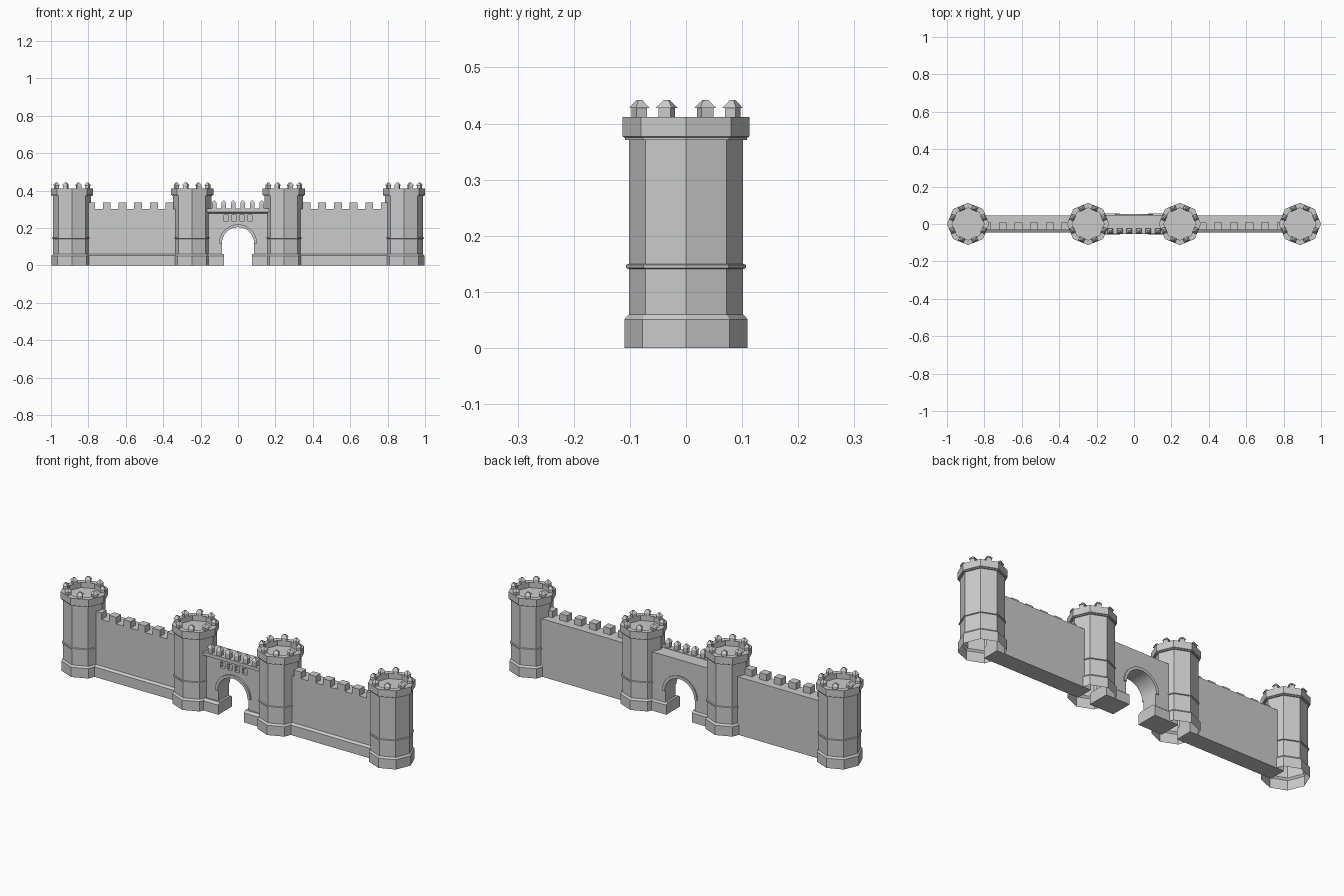
import bpy, bmesh
from math import sin, cos, pi
from mathutils import Matrix, Vector

if "Cube" in bpy.data.objects:
    bpy.data.objects.remove(bpy.data.objects["Cube"])


def finish(name, bm):
    bmesh.ops.recalc_face_normals(bm, faces=bm.faces)
    me = bpy.data.meshes.new(name)
    bm.to_mesh(me)
    bm.free()
    ob = bpy.data.objects.new(name, me)
    bpy.context.collection.objects.link(ob)
    return ob


def prism(name, pts, a, b, axis):
    """Extrude a 2D outline from a to b: axis 'y' takes (x, z), axis 'x' takes (y, z)."""
    bm = bmesh.new()
    place = (lambda p, t: (p[0], t, p[1])) if axis == 'y' else (lambda p, t: (t, p[0], p[1]))
    lo = [bm.verts.new(place(p, a)) for p in pts]
    hi = [bm.verts.new(place(p, b)) for p in pts]
    bm.faces.new(lo)
    bm.faces.new(hi)
    n = len(pts)
    for i in range(n):
        j = (i + 1) % n
        bm.faces.new((lo[i], lo[j], hi[j], hi[i]))
    return finish(name, bm)


def add_stack(bm, levels, mat):
    """Rectangular loft; levels are (x size, y size, z)."""
    rings = [[bm.verts.new(mat @ Vector((sx * w / 2, sy * d / 2, z)))
              for sx, sy in ((-1, -1), (1, -1), (1, 1), (-1, 1))] for w, d, z in levels]
    bm.faces.new(rings[0])
    bm.faces.new(rings[-1])
    for r, s in zip(rings, rings[1:]):
        for i in range(4):
            j = (i + 1) % 4
            bm.faces.new((r[i], r[j], s[j], s[i]))


def box(x0, x1, y0, y1, z0, z1, bm):
    mat = Matrix.Translation(((x0 + x1) / 2, (y0 + y1) / 2, 0))
    add_stack(bm, [(x1 - x0, y1 - y0, z0), (x1 - x0, y1 - y0, z1)], mat)


def arc(r, n=20, zc=0.118):
    return [(r * cos(pi * i / n), zc + r * sin(pi * i / n)) for i in range(n + 1)]


# Octagonal tower outline (radius, z), open underneath, sunken roof deck on top
TOWER = [(.110, 0), (.110, .051), (.102, .060), (.102, .141), (.107, .143),
         (.107, .148), (.102, .150), (.102, .371), (.109, .371), (.109, .375),
         (.113, .377), (.113, .412), (.086, .412), (.086, .385)]


def tower(x):
    bm = bmesh.new()
    rings = [[bm.verts.new((x + r * cos(k * pi / 4), r * sin(k * pi / 4), z)) for k in range(8)]
             for r, z in TOWER]
    for a, b in zip(rings, rings[1:]):
        for i in range(8):
            j = (i + 1) % 8
            bm.faces.new((a[i], a[j], b[j], b[i]))
    bm.faces.new(rings[-1])
    finish("tower", bm)
    # capped merlons at the middle of each side
    bm = bmesh.new()
    for k in range(8):
        mat = (Matrix.Translation((x, 0, 0)) @ Matrix.Rotation((k + .5) * pi / 4, 4, 'Z')
               @ Matrix.Translation((.09, 0, 0)))
        add_stack(bm, [(.020, .024, .410), (.020, .024, .428), (.026, .031, .428),
                       (.007, .009, .442)], mat)
    finish("tower_merlons", bm)


for x in (-.887, -.245, .887, .245):
    tower(x)

for s in (-1, 1):
    # Curtain wall with a chamfered plinth on the outer face
    prism("curtain_wall", [(-.045, 0), (-.045, .052), (-.032, .060), (-.032, .302),
                           (.045, .302), (.045, 0)], s * .29, s * .84, 'x')
    bm = bmesh.new()
    for i in range(6):
        c = s * (.366 + .084 * i)
        box(c - .021, c + .021, -.032, .008, .300, .336, bm)
    finish("curtain_merlons", bm)
    # Plinth of the gate jamb, sticking out on both faces
    prism("gate_plinth", [(-.057, 0), (-.057, .050), (-.045, .060), (.045, .060),
                          (.057, .050), (.057, 0)], s * .074, s * .21, 'x')

# Gate wall with its arched opening
opening = arc(.086)
gate = prism("gate_wall", [(.19, 0), (.19, .302), (-.19, .302), (-.19, 0), (-.086, 0)]
             + opening[::-1] + [(.086, 0)], -.036, .048, 'y')

# Row of four recessed square windows
bm = bmesh.new()
for i in range(4):
    c = (i - 1.5) * .042
    box(c - .013, c + .013, -.06, -.020, .238, .269, bm)
cutter = finish("window_cutter", bm)
cutter.hide_render = True
cutter.hide_set(True)
mod = gate.modifiers.new("windows", 'BOOLEAN')
mod.object = cutter
mod.operation = 'DIFFERENCE'
mod.solver = 'EXACT'

# Raised moulding around the arch, front and back
ring = arc(.101) + arc(.086)[::-1]
prism("arch_moulding_front", ring, -.045, -.034, 'y')
prism("arch_moulding_back", ring, .046, .054, 'y')

# Projecting parapet over the gate
prism("gate_parapet", [(-.036, .278), (-.050, .286), (-.054, .286), (-.054, .304),
                       (-.020, .304), (-.020, .278)], -.165, .165, 'x')
bm = bmesh.new()
for i in range(6):
    mat = Matrix.Translation(((i - 2.5) * .051, -.039, 0))
    add_stack(bm, [(.024, .022, .302), (.024, .022, .331), (.031, .028, .331),
                   (.007, .007, .347)], mat)
finish("gate_merlons", bm)
